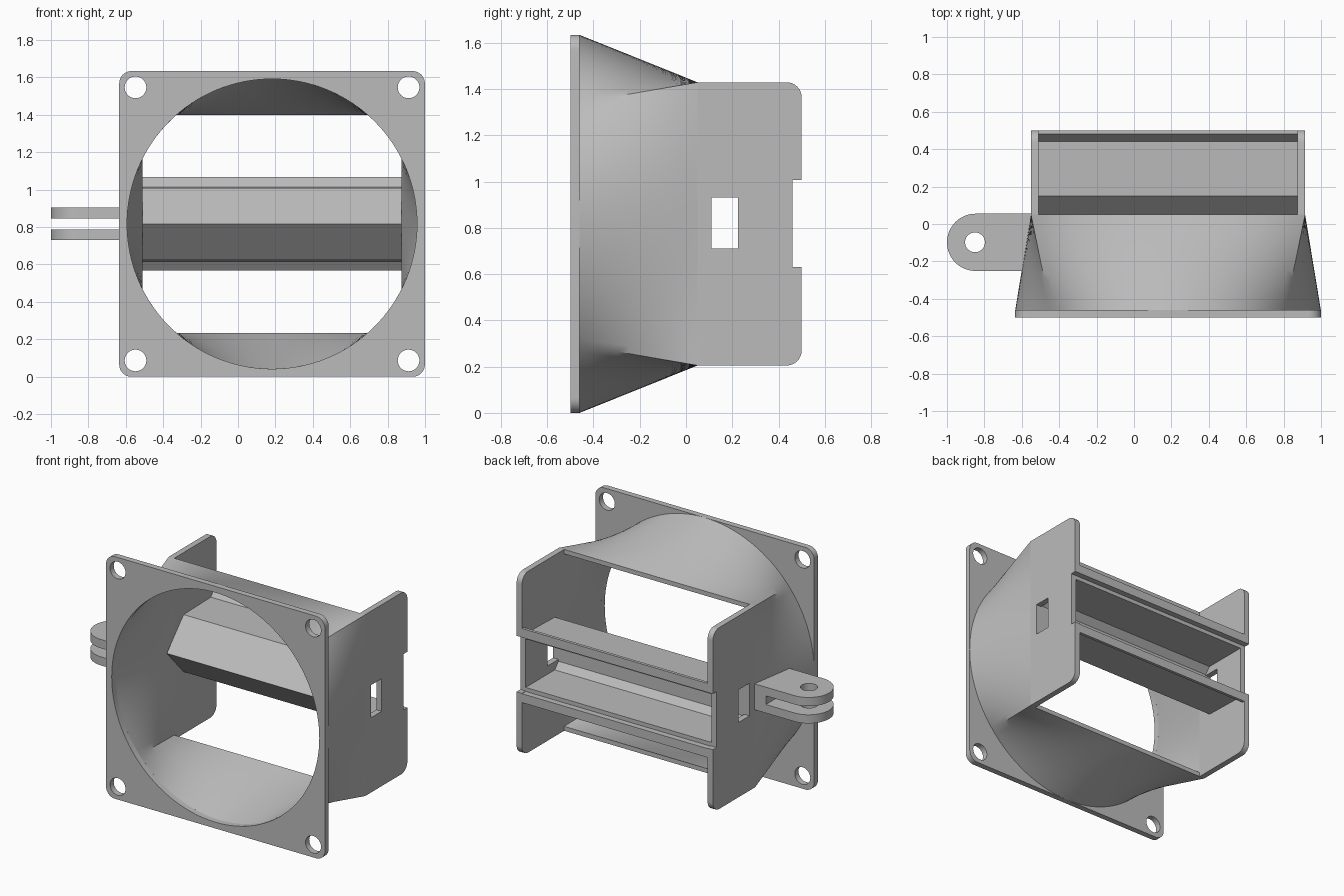
import bpy, bmesh, math

cube = bpy.data.objects.get("Cube")
if cube:
    bpy.data.objects.remove(cube, do_unlink=True)

grey = bpy.data.materials.new("light grey plastic")
grey.use_nodes = True
COLOUR = (0.5, 0.5, 0.5, 1)
grey.diffuse_color = COLOUR
grey.node_tree.nodes["Principled BSDF"].inputs["Base Color"].default_value = COLOUR

CX, CZ = 0.182, 0.817          # duct axis
HALF = 0.817                   # flange half width
BORE = 0.775                   # fan opening radius
FRONT, FLANGE_BACK, DUCT_BACK, REAR = -0.5, -0.46, 0.05, 0.5
HALF_W, HALF_H, WALL = 0.733, 0.612, 0.04


def finish(obj, bm):
    bmesh.ops.remove_doubles(bm, verts=bm.verts, dist=0.0002)
    bmesh.ops.recalc_face_normals(bm, faces=bm.faces)
    bm.to_mesh(obj.data)
    bm.free()
    obj.data.materials.clear()
    obj.data.materials.append(grey)
    bpy.ops.object.select_all(action='DESELECT')
    obj.select_set(True)
    bpy.context.view_layer.objects.active = obj
    bpy.ops.object.shade_smooth_by_angle(angle=math.radians(30))


def arc(u, v, r, start, end, steps=10):
    angles = [math.radians(start + (end - start) * i / steps) for i in range(steps + 1)]
    return [(u + r * math.cos(a), v + r * math.sin(a)) for a in angles]


def circle(u, v, r, steps=48):
    return arc(u, v, r, 0, 360, steps)[:-1]


def rect(u0, u1, v0, v1):
    return [(u0, v0), (u1, v0), (u1, v1), (u0, v1)]


def slab(name, loops, axis, lo, hi):
    """Extrude an outline with holes along an axis."""
    curve = bpy.data.curves.new(name, 'CURVE')
    curve.dimensions = '2D'
    curve.fill_mode = 'BOTH'
    curve.extrude = (hi - lo) / 2
    for loop in loops:
        spline = curve.splines.new('POLY')
        spline.points.add(len(loop) - 1)
        for point, (u, v) in zip(spline.points, loop):
            point.co = (u, v, 0, 1)
        spline.use_cyclic_u = True
    temp = bpy.data.objects.new(name + " outline", curve)
    bpy.context.collection.objects.link(temp)
    graph = bpy.context.evaluated_depsgraph_get()
    mesh = bpy.data.meshes.new_from_object(temp.evaluated_get(graph))
    bpy.data.objects.remove(temp, do_unlink=True)
    obj = bpy.data.objects.new(name, mesh)
    bpy.context.collection.objects.link(obj)
    bm = bmesh.new()
    bm.from_mesh(mesh)
    mid = (lo + hi) / 2
    for vert in bm.verts:
        u, v, w = vert.co
        w += mid
        vert.co = {'x': (w, u, v), 'y': (u, w, v), 'z': (u, v, w)}[axis]
    finish(obj, bm)
    return obj


# Front flange with fan opening and four screw holes
inset = HALF - 0.065
outline = []
for i, (sx, sz) in enumerate([(1, 1), (-1, 1), (-1, -1), (1, -1)]):
    outline += arc(CX + sx * inset, CZ + sz * inset, 0.065, 90 * i, 90 * i + 90)
holes = [circle(CX + sx * 0.73, CZ + sz * 0.73, 0.058, 32) for sx in (-1, 1) for sz in (-1, 1)]
slab("front_flange", [outline, circle(CX, CZ, BORE, 128)] + holes, 'y', FRONT, FLANGE_BACK)


# Round-to-rectangular duct: each arc of the circle is ruled to one straight side
def ring_points(radius, w, h, t, steps=32):
    a = math.atan2(HALF_H, HALF_W)
    corners = [(w, -h), (w, h), (-w, h), (-w, -h)]
    angles = [-a, a, math.pi - a, math.pi + a, 2 * math.pi - a]
    points = []
    for k in range(4):
        p, q = corners[k], corners[(k + 1) % 4]
        for i in range(steps):
            f = i / steps
            ang = angles[k] + (angles[k + 1] - angles[k]) * f
            x = (1 - t) * radius * math.cos(ang) + t * (p[0] + (q[0] - p[0]) * f)
            z = (1 - t) * radius * math.sin(ang) + t * (p[1] + (q[1] - p[1]) * f)
            points.append((CX + x, FLANGE_BACK + (DUCT_BACK - FLANGE_BACK) * t, CZ + z))
    return points


bm = bmesh.new()
STEPS = 12
rings = [ring_points(HALF, HALF_W, HALF_H, i / STEPS) for i in range(STEPS + 1)]
rings += [ring_points(BORE, HALF_W - WALL, HALF_H - 0.03, i / STEPS) for i in range(STEPS, -1, -1)]
rings = [[bm.verts.new(p) for p in ring] for ring in rings]
for k, ring in enumerate(rings):
    following = rings[(k + 1) % len(rings)]
    for i in range(len(ring)):
        j = (i + 1) % len(ring)
        bm.faces.new((ring[i], ring[j], following[j], following[i]))
duct = bpy.data.objects.new("duct", bpy.data.meshes.new("duct"))
bpy.context.collection.objects.link(duct)
finish(duct, bm)

# Side plates with rounded rear corners, rear notch and cable window
low, high, r = CZ - HALF_H, CZ + HALF_H, 0.065
side = [(DUCT_BACK, low)] + arc(REAR - r, low + r, r, -90, 0)
side += [(REAR, 0.63), (0.46, 0.63), (0.46, 1.007), (REAR, 1.007)]
side += arc(REAR - r, high - r, r, 0, 90) + [(DUCT_BACK, high)]
window = rect(0.11, 0.225, 0.71, 0.93)
for name, x0 in (("right_plate", CX - HALF_W), ("left_plate", CX + HALF_W - WALL)):
    slab(name, [side, window], 'x', x0, x0 + WALL)

# Wedge-nosed crossbar, hollow and open at the rear; half section is mirrored
outer = [(-0.03, 0), (0.15, 0.193), (0.44, 0.2), (0.48, 0.25), (REAR, 0.25)]
inner = [(REAR, 0.19), (0.46, 0.19), (0.46, 0.163), (0.15, 0.163), (0.11, 0.12)]
upper = outer + inner
section = [(y, CZ + h) for y, h in upper] + [(y, CZ - h) for y, h in reversed(upper[1:])]
slab("crossbar", [section], 'x', CX - HALF_W + WALL, CX + HALF_W - WALL)

# Hinge lug: two rounded tabs and the root that joins them to the duct
tab = arc(-0.847, -0.098, 0.153, 90, 270, 32) + [(-0.58, -0.251), (-0.545, 0.055)]
pin_hole = circle(-0.85, -0.098, 0.053)
for name, z0, z1 in (("lower_tab", 0.73, 0.788), ("upper_tab", 0.846, 0.905)):
    slab(name, [tab, pin_hole], 'z', z0, z1)
root = [(-0.635, -0.251), (-0.58, -0.251), (-0.545, 0.055), (-0.635, 0.055)]
slab("lug_root", [root], 'z', 0.73, 0.905)
